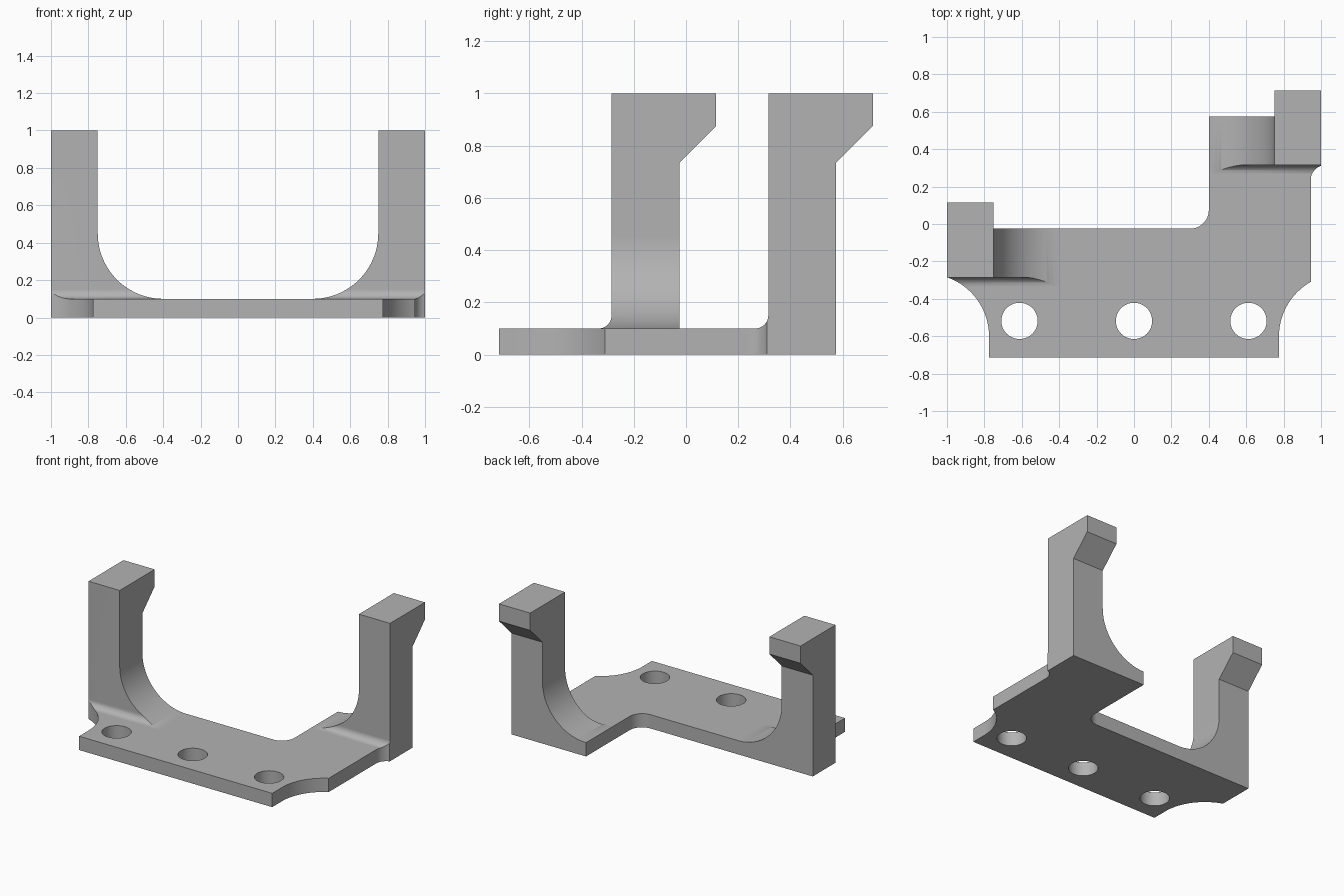
import bpy, bmesh
from math import radians, sin, cos, acos, pi

cube = bpy.data.objects.get("Cube")
if cube:
    bpy.data.objects.remove(cube, do_unlink=True)

grey = bpy.data.materials.new("plain grey")
grey.use_nodes = True
COLOUR = (0.45, 0.45, 0.45, 1)
grey.diffuse_color = COLOUR
grey.node_tree.nodes["Principled BSDF"].inputs["Base Color"].default_value = COLOUR


def arc(cx, cy, r, start, end, n=16):
    """Points on an arc, angles in radians."""
    angles = [start + (end - start) * i / n for i in range(n + 1)]
    return [(cx + r * cos(a), cy + r * sin(a)) for a in angles]


def prism(name, points, low, high, axis):
    """Extrude a closed 2D profile along x, y or z."""
    place = {"x": lambda u, v, d: (d, u, v),
             "y": lambda u, v, d: (u, d, v),
             "z": lambda u, v, d: (u, v, d)}[axis]
    bm = bmesh.new()
    bottom = [bm.verts.new(place(u, v, low)) for u, v in points]
    top = [bm.verts.new(place(u, v, high)) for u, v in points]
    bm.faces.new(bottom)
    bm.faces.new(top)
    for i in range(len(points)):
        j = (i + 1) % len(points)
        bm.faces.new((bottom[i], bottom[j], top[j], top[i]))
    bmesh.ops.recalc_face_normals(bm, faces=bm.faces)
    mesh = bpy.data.meshes.new(name)
    bm.to_mesh(mesh)
    bm.free()
    mesh.materials.append(grey)
    obj = bpy.data.objects.new(name, mesh)
    bpy.context.collection.objects.link(obj)
    return obj


def apply_modifier(obj, mod):
    bpy.context.view_layer.objects.active = obj
    bpy.ops.object.modifier_apply(modifier=mod.name)


def combine(obj, other, operation):
    """Apply a boolean and discard the helper."""
    mod = obj.modifiers.new("combine", "BOOLEAN")
    mod.operation = operation
    mod.solver = "EXACT"
    mod.object = other
    apply_modifier(obj, mod)
    bpy.data.objects.remove(other, do_unlink=True)


def make_arm(name, side, front):
    """Hooked upright with a curved foot and a small front fillet."""
    back = front + 0.26
    fillet = arc(front - 0.05, 0.15, 0.05, -pi / 2, 0, 10)
    hook = [(front, 1), (back + 0.14, 1), (back + 0.14, 0.875),
            (back, 0.735), (back, 0), (front - 0.05, 0)]
    arm = prism(name, fillet + hook, -1.2, 1.2, "x")
    foot = arc(0.4, 0.45, 0.35, -pi / 2, 0, 24)
    face = [(0.4, 0)] + foot + [(0.75, 1), (1, 1), (1, 0)]
    combine(arm, prism("arm_face", [(side * x, z) for x, z in face],
                       -1, 1, "y"), "INTERSECT")
    return arm


# Base plate with a rounded inner step
step = arc(0.3, 0.075, 0.1, 0, -pi / 2, 12)
bracket = prism("mounting_bracket",
                [(-1, -0.715), (1, -0.715), (1, 0.575), (0.4, 0.575)]
                + step + [(-1, -0.025)], 0, 0.1, "z")

# Two offset arms
combine(bracket, make_arm("right_arm", -1, -0.285), "UNION")
combine(bracket, make_arm("left_arm", 1, 0.315), "UNION")

# Scooped sides of the plate
R, CX, CY = 0.335, 1.11, -0.601
scoop = arc(CX, CY, R, pi, acos((0.945 - CX) / R))
scoop += arc(1.025, 0.235, 0.08, pi, pi - acos(0.025 / 0.08), 10)
scoop += [(1.2, scoop[-1][1]), (1.2, -0.8), (0.775, -0.8)]
combine(bracket, prism("left_scoop", scoop, -0.5, 0.6, "z"), "DIFFERENCE")
scoop = arc(CX, CY, R, pi, acos((1 - CX) / R), 20)
scoop += [(1.2, scoop[-1][1]), (1.2, -0.8), (0.775, -0.8)]
combine(bracket, prism("right_scoop", [(-x, y) for x, y in scoop],
                       -0.5, 0.6, "z"), "DIFFERENCE")

# Three bolt holes
for x in (-0.612, 0, 0.612):
    hole = arc(x, -0.518, 0.097, 0, 2 * pi, 48)[:-1]
    combine(bracket, prism("bolt_hole", hole, -0.2, 0.3, "z"), "DIFFERENCE")

# Smooth curves, crisp corners and flat large faces
bpy.ops.object.select_all(action="DESELECT")
bracket.select_set(True)
bpy.context.view_layer.objects.active = bracket
bpy.ops.object.shade_smooth_by_angle(angle=radians(25))
weighted = bracket.modifiers.new("flat faces", "WEIGHTED_NORMAL")
weighted.keep_sharp = True
apply_modifier(bracket, weighted)
